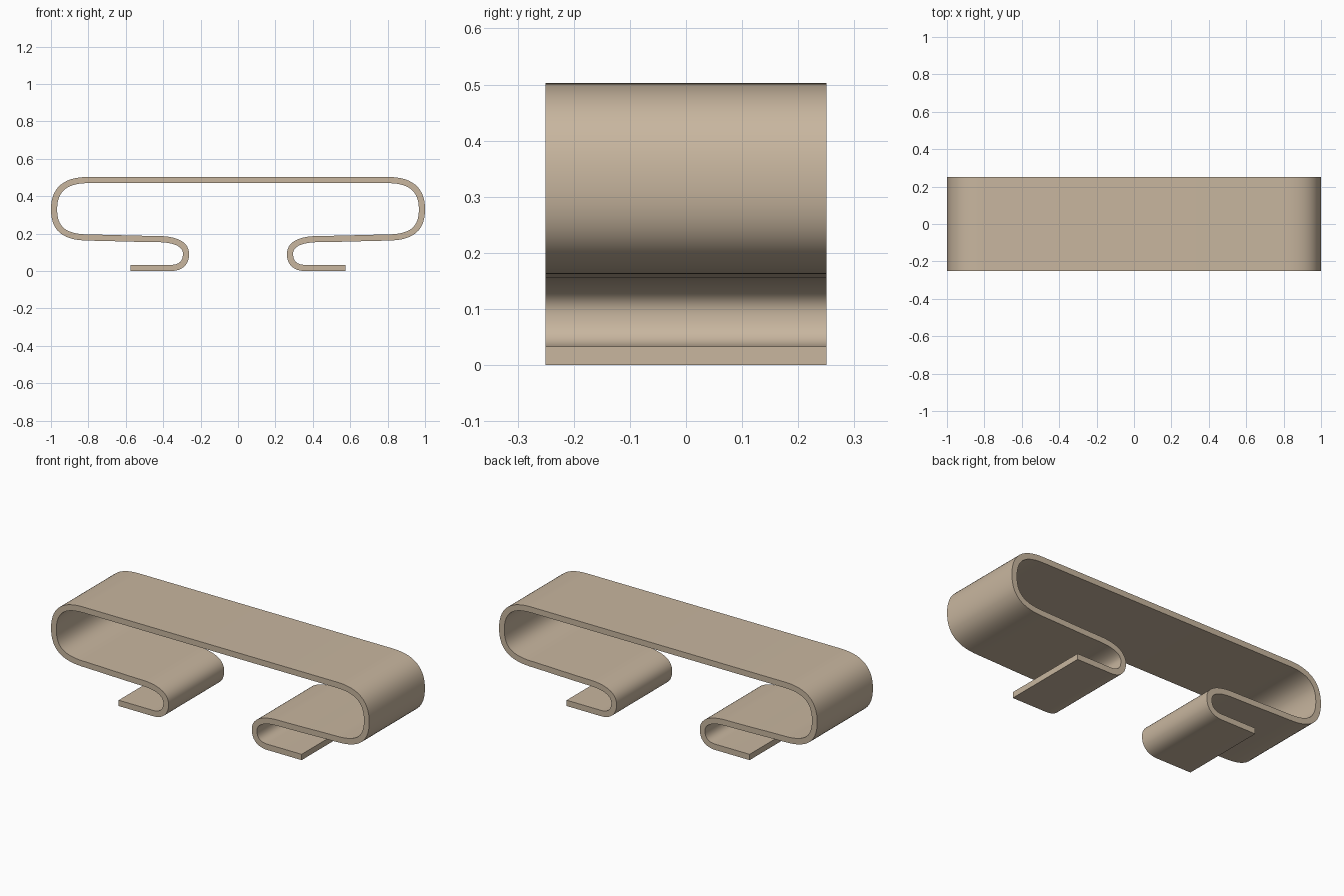
import bpy, bmesh
from mathutils import Vector
from mathutils.geometry import interpolate_bezier

if "Cube" in bpy.data.objects:
    bpy.data.objects.remove(bpy.data.objects["Cube"])

THICK = 0.033
HALF_DEPTH = 0.25

# centre line of the right half (x, z): knot, out handle, in handle, next knot
SEGMENTS = [
    ((0.80, 0.4865), (0.925, 0.4865), (0.9835, 0.435), (0.9835, 0.33)),   # top bend
    ((0.9835, 0.33), (0.9835, 0.225), (0.93, 0.181), (0.80, 0.179)),      # outer return
    ((0.80, 0.179), (0.67, 0.177), (0.56, 0.172), (0.43, 0.171)),         # lower shelf
    ((0.43, 0.171), (0.33, 0.170), (0.278, 0.142), (0.278, 0.092)),       # curl top
    ((0.278, 0.092), (0.278, 0.045), (0.305, 0.0165), (0.36, 0.0165)),    # curl bottom
]
half = []
for seg in SEGMENTS:
    pts = interpolate_bezier(*[Vector(p) for p in seg], 15)
    half += [Vector(p[:2]) for p in (pts if not half else pts[1:])]
half.append(Vector((0.575, 0.0165)))
path = [Vector((-p.x, p.y)) for p in reversed(half)] + half

# ribbon: sweep a rectangular section along the path
bm = bmesh.new()
rings = []
for i, p in enumerate(path):
    a = (p - path[i - 1]).normalized() if i else None
    b = (path[i + 1] - p).normalized() if i < len(path) - 1 else None
    t = ((a or b) + (b or a)).normalized()
    n = Vector((-t.y, t.x)) * THICK / 2
    rings.append([bm.verts.new((q.x, y, q.y)) for q, y in (
        (p + n, -HALF_DEPTH), (p + n, HALF_DEPTH),
        (p - n, HALF_DEPTH), (p - n, -HALF_DEPTH))])
for r, s in zip(rings, rings[1:]):
    for k in range(4):
        m = (k + 1) % 4
        bm.faces.new((r[k], r[m], s[m], s[k]))
bm.faces.new(rings[0])
bm.faces.new(rings[-1])
bmesh.ops.recalc_face_normals(bm, faces=bm.faces)

mesh = bpy.data.meshes.new("folded_ribbon_bench")
bm.to_mesh(mesh)
bm.free()
obj = bpy.data.objects.new("folded_ribbon_bench", mesh)
bpy.context.collection.objects.link(obj)

# colour
mat = bpy.data.materials.new("warm_beige")
mat.diffuse_color = (0.578, 0.468, 0.347, 1)
mat.use_nodes = True
mat.node_tree.nodes["Principled BSDF"].inputs["Base Color"].default_value = mat.diffuse_color
mesh.materials.append(mat)

bpy.context.view_layer.objects.active = obj
obj.select_set(True)
bpy.ops.object.shade_smooth_by_angle()
